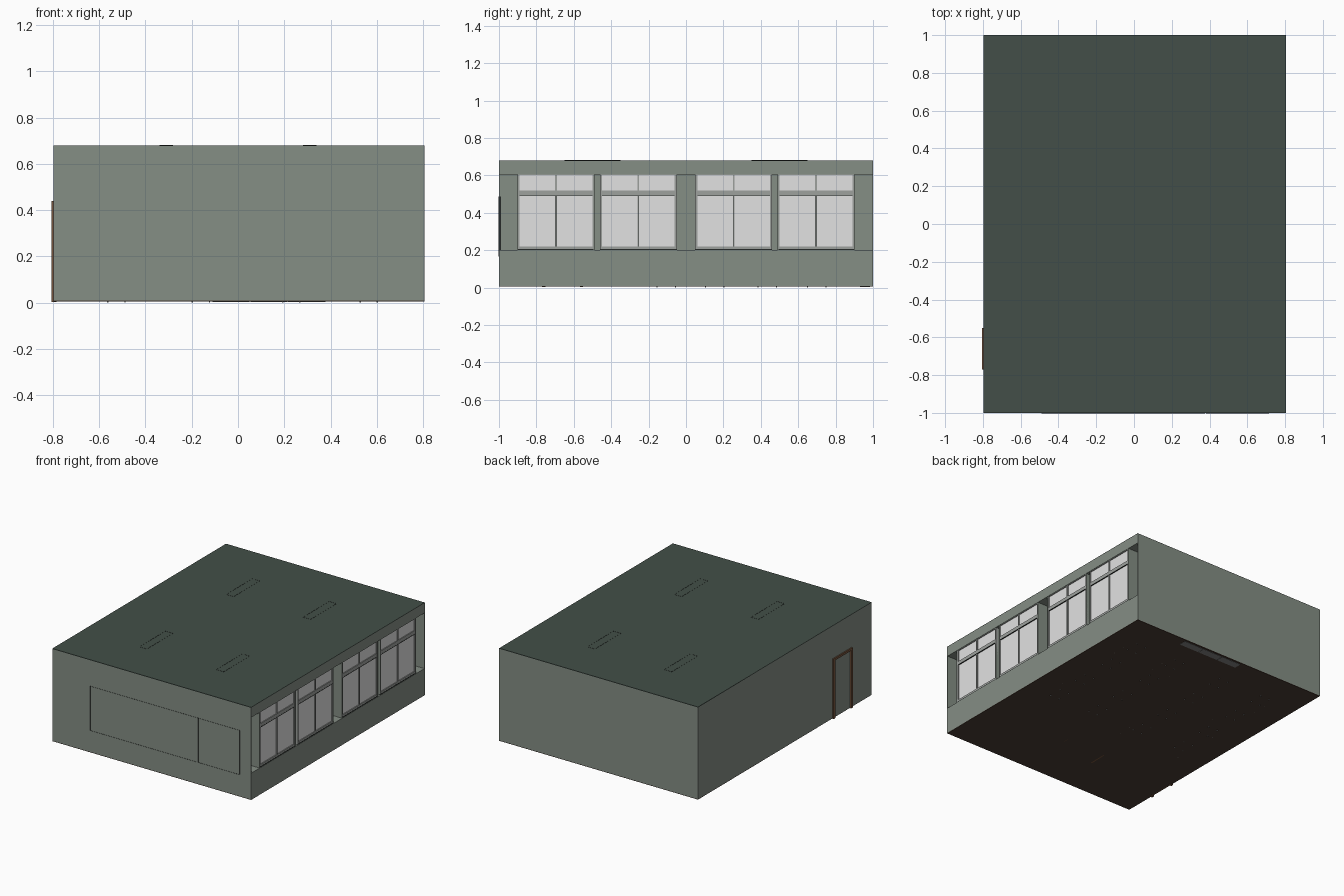
import bpy, bmesh

if "Cube" in bpy.data.objects:
    bpy.data.objects.remove(bpy.data.objects["Cube"])

def srgb(r, g, b):
    f = lambda c: ((c / 255 + 0.055) / 1.055) ** 2.4 if c > 10 else c / 255 / 12.92
    return (f(r), f(g), f(b), 1)

def material(name, *rgb):
    m = bpy.data.materials.new(name)
    m.diffuse_color = srgb(*rgb)
    m.use_nodes = True
    m.node_tree.nodes["Principled BSDF"].inputs["Base Color"].default_value = m.diffuse_color
    return m

WALL = material("wall_grey_green", 133, 142, 133)
ROOF = material("ceiling_dark_green", 67, 79, 72)
FLOOR = material("floor_dark_brown", 76, 61, 52)
GLASS = material("pane_light_grey", 226, 226, 226)
FRAME = material("frame_mid_grey", 158, 161, 158)
WOOD = material("wood_brown", 120, 86, 62)
DARK = material("dark_edge", 38, 42, 40)
BOARD = material("board_green", 48, 84, 66)
METAL = material("cabinet_grey", 130, 132, 132)

def finish(name, bm, mat):
    me = bpy.data.meshes.new(name)
    bm.to_mesh(me)
    bm.free()
    me.materials.append(mat)
    ob = bpy.data.objects.new(name, me)
    bpy.context.collection.objects.link(ob)
    return ob

def boxes(name, mat, items):
    """One object from axis-aligned boxes (x0, x1, y0, y1, z0, z1)."""
    bm = bmesh.new()
    for x0, x1, y0, y1, z0, z1 in items:
        r = bmesh.ops.create_cube(bm, size=1)
        for v in r["verts"]:
            v.co = (x0 + (v.co.x + .5) * (x1 - x0),
                    y0 + (v.co.y + .5) * (y1 - y0),
                    z0 + (v.co.z + .5) * (z1 - z0))
    return finish(name, bm, mat)

XL, XR, T = -0.797, 0.806, 0.004
ZF, ZT = 0.005, 0.68
SILL, HEAD = 0.2, 0.605

# Room shell
boxes("floor", FLOOR, [(XL, XR, -1, 1, ZF, ZF + T)])
boxes("roof", ROOF, [(XL, XR, -1, 1, ZT - T, ZT)])
boxes("front_wall", WALL, [(XL, XR, -1, -1 + T, ZF + .001, ZT - .001)])
boxes("back_wall", WALL, [(XL, XR, 1 - T, 1, ZF + .001, ZT - .001)])
boxes("left_wall", WALL, [(XL, XL + T, -1 + T, 1 - T, ZF + .001, ZT - .001)])
boxes("window_wall", WALL, [
    (XR - T, XR, -1 + T, 1 - T, ZF + .001, SILL),
    (XR - T, XR, -1 + T, 1 - T, HEAD, ZT - .001)])

# Hollow pillars, open to the outside
D = 0.1
pits = []
for y0, y1 in [(-1, -.9), (-.492, -.458), (-.05, .05), (.458, .492), (.9, 1)]:
    pits += [(XR - D, XR - D + T, y0, y1, SILL - T, HEAD + T),
             (XR - D, XR - .001, y0, y1, SILL - T, SILL),
             (XR - D, XR - .001, y0, y1, HEAD, HEAD + T)]
    pits += [(XR - D, XR - .001, y - T / 2, y + T / 2, SILL, HEAD)
             for y in (y0, y1) if abs(y) < 1]
boxes("hollow_pillars", WALL, pits)

# Four windows, each with two tall panes and two top lights
frames, panes, seams = [], [], []
for y0, y1 in [(-.9, -.49), (-.46, -.05), (.05, .46), (.49, .9)]:
    c, e = (y0 + y1) / 2, 0.011
    xa, xb = XR - .02, XR - .003
    frames += [(xa, xb, y0, y0 + e, SILL, HEAD), (xa, xb, y1 - e, y1, SILL, HEAD),
               (xa, xb, c - .005, c + .005, SILL, HEAD),
               (xa, xb, y0, y1, SILL + .006, SILL + .02),
               (xa, xb, y0, y1, .493, .518), (xa, xb, y0, y1, HEAD - .004, HEAD)]
    seams += [(xa, xb + .001, c - .0015, c + .0015, SILL + .02, .493),
              (xa, xb + .001, y0, y1, SILL, SILL + .006),
              (xa, xb + .001, y0 + e, y1 - e, .490, .493)]
    panes.append((XR - .014, XR - .009, y0 + .002, y1 - .002, SILL, HEAD))
boxes("window_frames", FRAME, frames)
boxes("window_seams", DARK, seams)
boxes("window_panes", GLASS, panes)

# Door frame around a flush door on the left wall
xo, xi = -.806, XL + .012
boxes("door_frame", WOOD, [
    (xo, xi, -.77, -.752, 0.002, .44), (xo, xi, -.568, -.55, 0.002, .44),
    (xo, xi, -.77, -.55, .424, .44)])
boxes("door", WOOD, [(XL + T, XL + .009, -.752, -.568, ZF, .424)])

# Open rims that show through the sheet walls (band of quads, no caps)
def rim(name, corners_a, corners_b):
    bm = bmesh.new()
    a = [bm.verts.new(p) for p in corners_a]
    b = [bm.verts.new(p) for p in corners_b]
    for i in range(4):
        j = (i + 1) % 4
        bm.faces.new((a[i], a[j], b[j], b[i]))
    finish(name, bm, DARK)

def rect(u0, u1, v0, v1):
    return [(u0, v0), (u1, v0), (u1, v1), (u0, v1)]

for name, x0, x1 in [("chalkboard", -.49, .375), ("notice_board", .38, .715)]:
    r = rect(x0, x1, .165, .488)
    rim(name + "_rim", [(x, -1.002, z) for x, z in r], [(x, -.99, z) for x, z in r])
    boxes(name, BOARD if x0 < 0 else WOOD, [(x0, x1, -.995, -.988, .165, .488)])

# Ceiling lights
lights = []
for sx in (-1, 1):
    for sy in (-1, 1):
        x, y = sx * .31, sy * .5
        r = rect(x - .03, x + .03, y - .15, y + .15)
        rim("ceiling_light_rim", [(a, b, ZT + .001) for a, b in r],
            [(a, b, ZT - .01) for a, b in r])
        lights.append((x - .03, x + .03, y - .15, y + .15, ZT - .018, ZT - .005))
boxes("ceiling_lights", GLASS, lights)

# Rows of pupils' desks and chairs
wood, legs = [], []
for x in (-.525, -.16, .23, .565):
    for y in (-.105, .155, .435, .7):
        wood += [(x - .04, x + .04, y - .05, y + .045, .095, .101),      # seat
                 (x - .04, x + .04, y + .045, y + .051, .14, .185),      # backrest
                 (x - .08, x + .08, y - .15, y - .04, .16, .168)]        # desk top
        for s in (-1, 1):
            lx = x + s * .037
            legs += [(lx - .003, lx + .003, y - .053, y - .047, 0, .095),
                     (lx - .003, lx + .003, y + .045, y + .051, 0, .185)]
            dx = x + s * .074
            legs += [(dx - .003, dx + .003, y + o - .003, y + o + .003, ZF, .16)
                     for o in (-.145, -.045)]
boxes("seats_and_desk_tops", WOOD, wood)
boxes("chair_and_desk_legs", METAL, legs)

# Teacher's desk and low cabinet at the back
boxes("teacher_desk", WOOD, [
    (-.2, .14, -.68, -.54, .17, .18), (-.2, -.19, -.68, -.54, ZF, .17),
    (.13, .14, -.68, -.54, ZF, .17), (-.19, .13, -.68, -.67, .06, .17)])
boxes("back_cabinet", METAL, [
    (-.11 + .1635 * i, .05 + .1635 * i, .93, .985, .003, .22) for i in range(3)])
